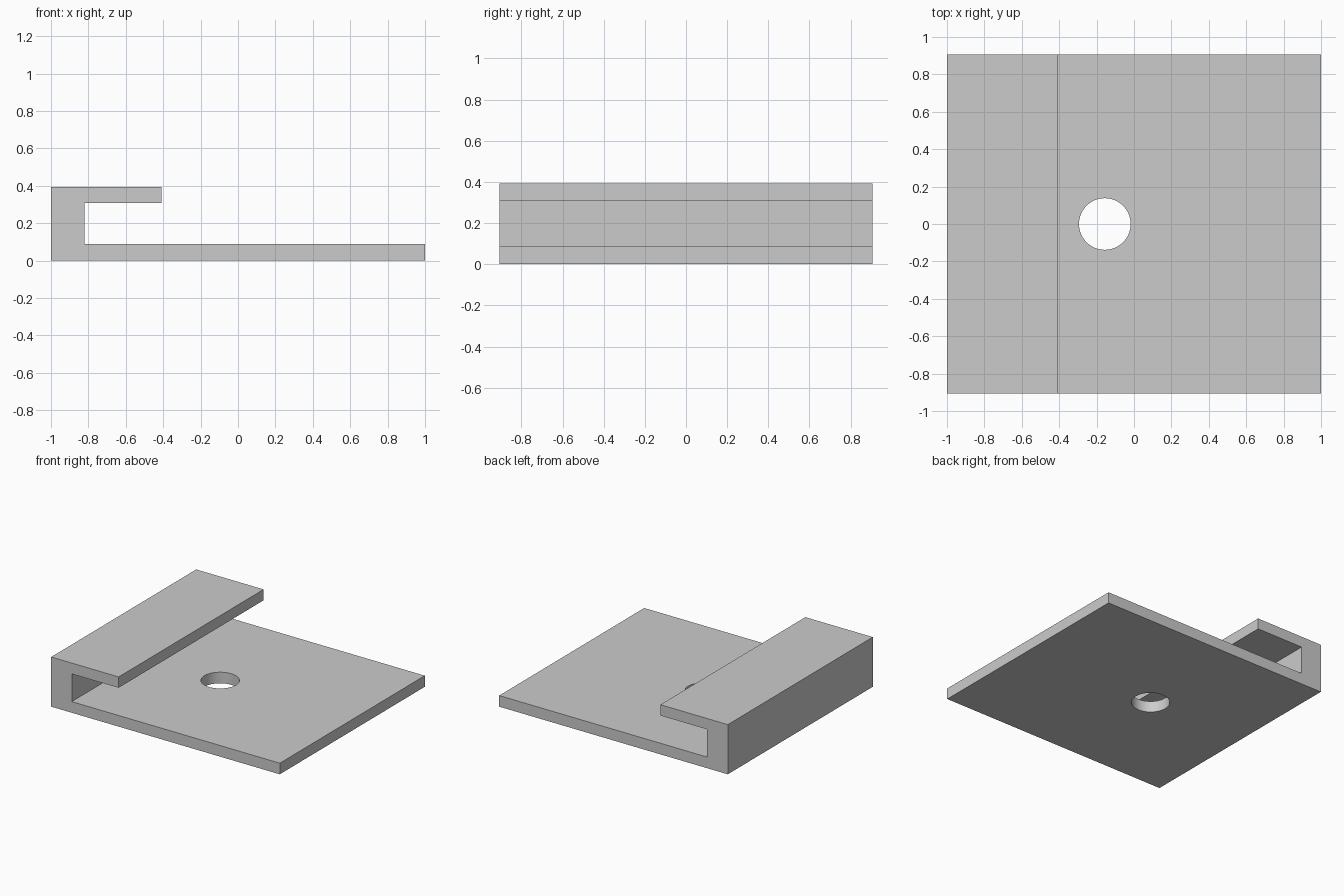
import bpy
import bmesh
import math
from mathutils import Vector

cube = bpy.data.objects.get("Cube")
if cube:
    bpy.data.objects.remove(cube, do_unlink=True)

HALF_DEPTH = 0.906
BASE_TOP, LIP_BOTTOM, LIP_TOP = 0.088, 0.307, 0.393
WALL_X, LIP_X = -0.82, -0.41
HOLE_X, HOLE_RADIUS = -0.156, 0.138

# Plain grey material
grey = bpy.data.materials.new("light_grey")
grey.use_nodes = True
colour = (0.6, 0.6, 0.6, 1)
grey.diffuse_color = colour
grey.node_tree.nodes["Principled BSDF"].inputs["Base Color"].default_value = colour

# Hooked bracket: side profile extruded along the depth
profile = [(-1, 0), (1, 0), (1, BASE_TOP), (WALL_X, BASE_TOP),
           (WALL_X, LIP_BOTTOM), (LIP_X, LIP_BOTTOM), (LIP_X, LIP_TOP), (-1, LIP_TOP)]
bm = bmesh.new()
face = bm.faces.new([bm.verts.new((x, -HALF_DEPTH, z)) for x, z in profile])
ext = bmesh.ops.extrude_face_region(bm, geom=[face])
moved = [v for v in ext["geom"] if isinstance(v, bmesh.types.BMVert)]
bmesh.ops.translate(bm, verts=moved, vec=Vector((0, 2 * HALF_DEPTH, 0)))
bmesh.ops.recalc_face_normals(bm, faces=bm.faces)
mesh = bpy.data.meshes.new("hooked_bracket")
bm.to_mesh(mesh)
bm.free()
mesh.materials.append(grey)
bracket = bpy.data.objects.new("hooked_bracket", mesh)
bpy.context.collection.objects.link(bracket)

# Round hole through the base plate only
bpy.ops.mesh.primitive_cylinder_add(vertices=64, radius=HOLE_RADIUS, depth=0.3,
                                    location=(HOLE_X, 0, BASE_TOP / 2))
cutter = bpy.context.object
cutter.name = "hole_cutter"
cutter.hide_render = True
cutter.data.materials.append(grey)
cut = bracket.modifiers.new("hole", 'BOOLEAN')
cut.operation = 'DIFFERENCE'
cut.solver = 'EXACT'
cut.object = cutter

bpy.ops.object.select_all(action='DESELECT')
bracket.select_set(True)
bpy.context.view_layer.objects.active = bracket
bpy.ops.object.modifier_apply(modifier=cut.name)
bpy.data.objects.remove(cutter, do_unlink=True)

# Smooth hole wall with crisp corners
bpy.ops.object.shade_smooth_by_angle(angle=math.radians(30))
